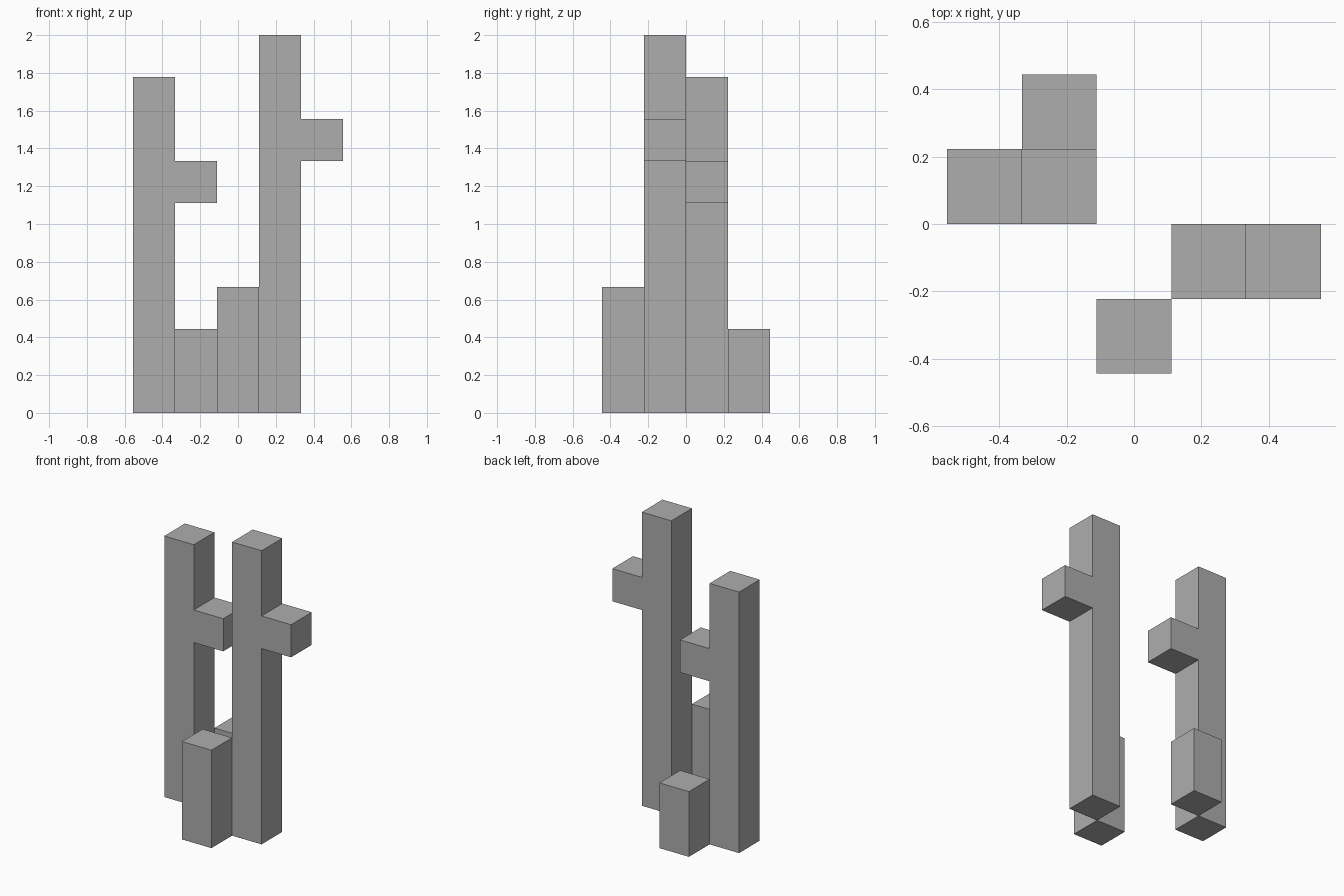
import bpy
import bmesh

if "Cube" in bpy.data.objects:
    bpy.data.objects.remove(bpy.data.objects["Cube"])

U = 2 / 9  # block size: the model is nine blocks tall

grey = bpy.data.materials.new("plain grey")
grey.diffuse_color = (0.42, 0.42, 0.42, 1)
grey.use_nodes = True
grey.node_tree.nodes["Principled BSDF"].inputs["Base Color"].default_value = grey.diffuse_color


def extrude_profile(name, outline, x, y):
    """Extrude an x-z outline (in blocks) one block deep, front corner at x, y."""
    bm = bmesh.new()
    face = bm.faces.new([bm.verts.new(((x + px) * U, y * U, pz * U)) for px, pz in outline])
    result = bmesh.ops.extrude_face_region(bm, geom=[face])
    moved = [v for v in result["geom"] if isinstance(v, bmesh.types.BMVert)]
    bmesh.ops.translate(bm, verts=moved, vec=(0, U, 0))
    bmesh.ops.recalc_face_normals(bm, faces=bm.faces[:])
    mesh = bpy.data.meshes.new(name)
    bm.to_mesh(mesh)
    bm.free()
    mesh.materials.append(grey)
    obj = bpy.data.objects.new(name, mesh)
    bpy.context.collection.objects.link(obj)


def post(height, arm=None):
    """Outline of a post, with an optional one-block arm on its right side."""
    side = [] if arm is None else [(1, arm), (2, arm), (2, arm + 1), (1, arm + 1)]
    return [(0, 0), (1, 0), *side, (1, height), (0, height)]


# Two tall posts, each with a side arm
extrude_profile("left_post_with_arm", post(8, 5), -2.5, 0)
extrude_profile("right_post_with_arm", post(9, 6), 0.5, -1)

# Two short posts touching the tall ones at a corner
extrude_profile("short_back_post", post(2), -1.5, 1)
extrude_profile("short_front_post", post(3), -0.5, -2)
